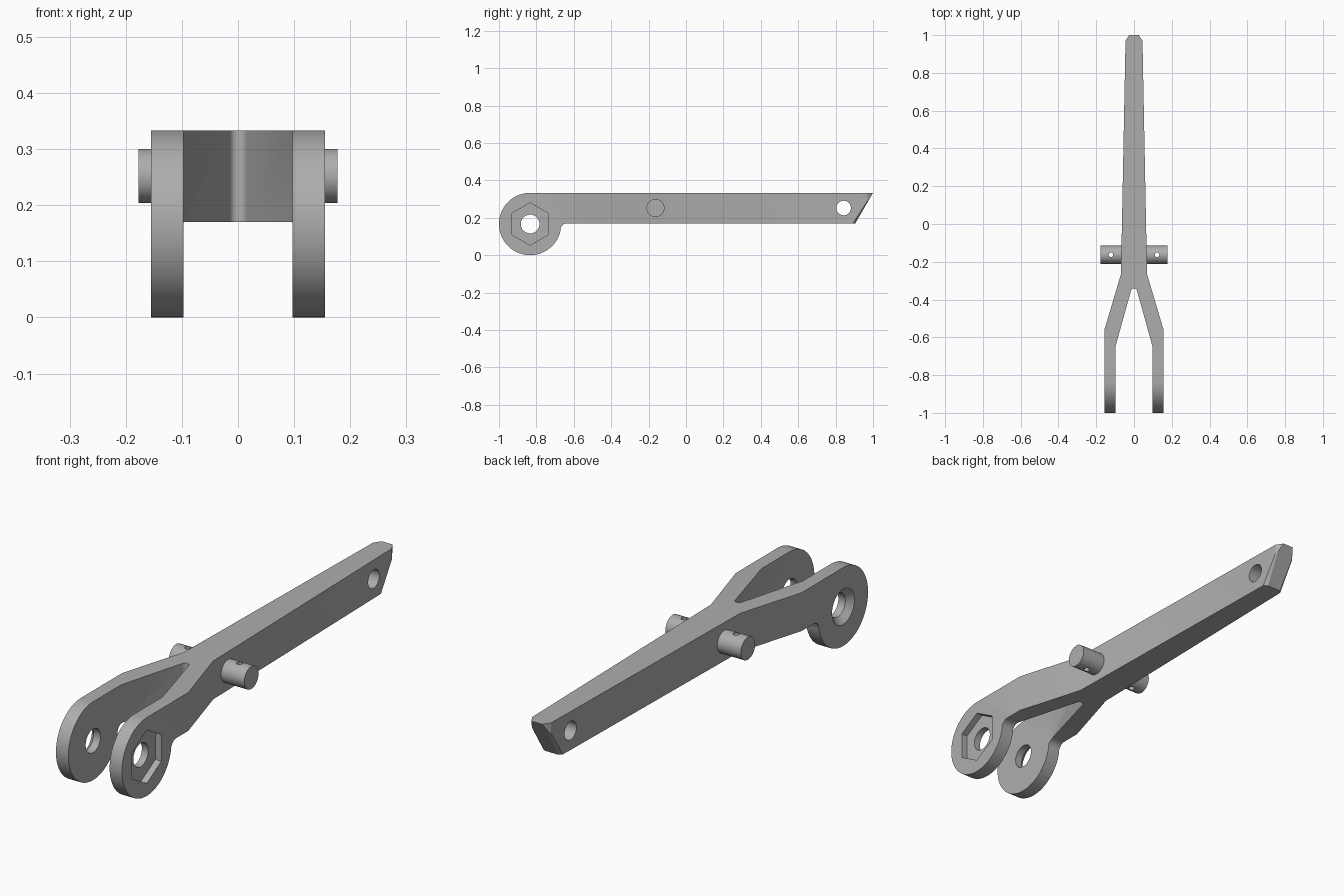
import bpy, bmesh
from math import sin, cos, pi, radians
from mathutils import Vector, Matrix

cube = bpy.data.objects.get("Cube")
if cube:
    bpy.data.objects.remove(cube)

grey = bpy.data.materials.new("plain grey")
grey.use_nodes = True
colour = (0.42, 0.42, 0.42, 1)
grey.diffuse_color = colour
grey.node_tree.nodes["Principled BSDF"].inputs["Base Color"].default_value = colour


def make_object(name, bm):
    bmesh.ops.recalc_face_normals(bm, faces=bm.faces)
    mesh = bpy.data.meshes.new(name)
    bm.to_mesh(mesh)
    bm.free()
    mesh.materials.append(grey)
    obj = bpy.data.objects.new(name, mesh)
    bpy.context.collection.objects.link(obj)
    return obj


def extrude(name, points, shift):
    """Closed prism from a flat outline."""
    bm = bmesh.new()
    face = bm.faces.new([bm.verts.new(p) for p in points])
    top = bmesh.ops.extrude_face_region(bm, geom=[face])["geom"]
    bmesh.ops.translate(bm, vec=shift, verts=[v for v in top if isinstance(v, bmesh.types.BMVert)])
    return make_object(name, bm)


def rod(name, r1, r2, start, end, sides=48, turn=0):
    """Cylinder or cone between two points."""
    start, end = Vector(start), Vector(end)
    axis = end - start
    bm = bmesh.new()
    spin = axis.to_track_quat('Z', 'Y').to_matrix().to_4x4()
    place = Matrix.Translation((start + end) / 2) @ spin @ Matrix.Rotation(turn, 4, 'Z')
    bmesh.ops.create_cone(bm, cap_ends=True, segments=sides, radius1=r1, radius2=r2,
                          depth=axis.length, matrix=place)
    return make_object(name, bm)


def combine(obj, other, operation):
    mod = obj.modifiers.new("cut", 'BOOLEAN')
    mod.operation, mod.object, mod.solver = operation, other, 'EXACT'
    bpy.context.view_layer.objects.active = obj
    bpy.ops.object.modifier_apply(modifier=mod.name)
    bpy.data.objects.remove(other)


def arc(cx, cy, r, a, b, steps):
    return [(cx + r * cos(radians(a + (b - a) * i / steps)),
             cy + r * sin(radians(a + (b - a) * i / steps))) for i in range(steps + 1)]


TOP, BOTTOM = 0.333, 0.17
EYE_Y, EYE_Z, EYE_R = -0.8335, 0.1665, 0.1665

# Lever outline in plan: tapered bar that splits into a two-pronged fork
half = [(0.025, 1), (0.045, 0.97), (0.069, -0.265), (0.155, -0.555), (0.155, -1.02),
        (0.097, -1.02), (0.097, -0.645)] + arc(0, -0.356, 0.016, 15, 75, 4)
plan = half + [(-x, y) for x, y in reversed(half)]
lever = extrude("fork_lever", [(x, y, -0.1) for x, y in plan], (0, 0, 0.6))

# Side outline: round eye, filleted neck, straight bar and raked tip
side = (arc(EYE_Y, EYE_Z, EYE_R, 90, 351, 64) + arc(-0.636, 0.135, 0.035, 171, 90, 10)
        + [(0.905, BOTTOM), (1, TOP)])
combine(lever, extrude("side_outline", [(-0.5, y, z) for y, z in side], (1, 0, 0)), 'INTERSECT')

# Narrow chamfers along the raked tip
bm = bmesh.new()
bm.from_mesh(lever.data)
for s in (1, -1):
    a, b, c = Vector((s * 0.045, 0.97, 0.29)), Vector((s * 0.046, 0.893, BOTTOM)), Vector((s * 0.03, 0.905, BOTTOM))
    normal = (b - a).cross(c - a).normalized()
    if normal.y < 0:
        normal.negate()
    cut = bmesh.ops.bisect_plane(bm, geom=bm.verts[:] + bm.edges[:] + bm.faces[:], dist=1e-5,
                                 plane_co=a, plane_no=normal, clear_outer=True)
    edges = [e for e in cut["geom_cut"] if isinstance(e, bmesh.types.BMEdge)]
    bmesh.ops.holes_fill(bm, edges=edges, sides=0)
bmesh.ops.recalc_face_normals(bm, faces=bm.faces)
bm.to_mesh(lever.data)
bm.free()

# Holes through the eyes and the tip
for y, z, r in ((EYE_Y, EYE_Z, 0.05), (0.843, 0.252, 0.039)):
    combine(lever, rod("hole", r, r, (-0.4, y, z), (0.4, y, z)), 'DIFFERENCE')

# Hexagonal nut pocket on the left eye, countersink on the right eye
hexagon = [(0.127, EYE_Y + 0.113 * sin(i * pi / 3), EYE_Z + 0.113 * cos(i * pi / 3)) for i in range(6)]
combine(lever, extrude("nut_pocket", hexagon, (0.1, 0, 0)), 'DIFFERENCE')
combine(lever, rod("countersink", 0.08, 0.045, (-0.16, EYE_Y, EYE_Z), (-0.125, EYE_Y, EYE_Z)), 'DIFFERENCE')

# Side pins, each with a small vertical cross hole
PIN_Y, PIN_Z = -0.163, 0.252
parts = [lever]
for s, name in ((1, "left_pin"), (-1, "right_pin")):
    pin = rod(name, 0.048, 0.048, (s * 0.05, PIN_Y, PIN_Z), (s * 0.177, PIN_Y, PIN_Z))
    combine(pin, rod("cross_hole", 0.012, 0.012, (s * 0.122, PIN_Y, 0.1), (s * 0.122, PIN_Y, 0.4), 24), 'DIFFERENCE')
    parts.append(pin)

# Smooth round surfaces, crisp edges
for obj in parts:
    bpy.ops.object.select_all(action='DESELECT')
    obj.select_set(True)
    bpy.context.view_layer.objects.active = obj
    bpy.ops.object.shade_smooth_by_angle(angle=radians(25))
    obj.select_set(False)
